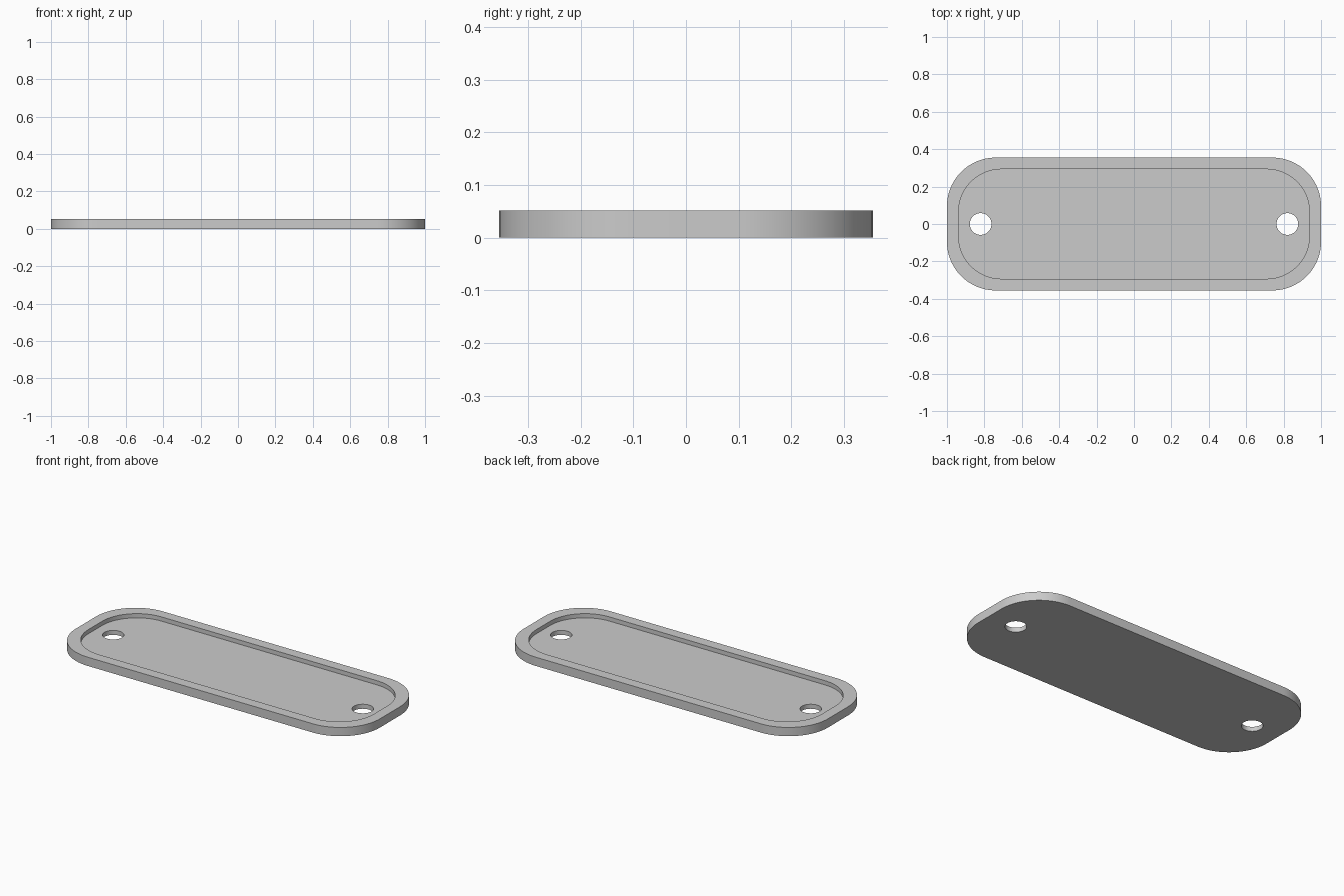
import bpy, bmesh
from math import cos, sin, pi

cube = bpy.data.objects.get("Cube")
if cube:
    bpy.data.objects.remove(cube, do_unlink=True)

HEIGHT, FLOOR = 0.052, 0.027
HALF_X, HALF_Y, CORNER = 1.0, 0.355, 0.26
RIM = 0.062
HOLE_X, HOLE_R = 0.82, 0.058
STEPS = 24

grey = bpy.data.materials.new("plain_grey")
grey.use_nodes = True
colour = (0.6, 0.6, 0.6, 1)
grey.diffuse_color = colour
grey.node_tree.nodes["Principled BSDF"].inputs["Base Color"].default_value = colour


def rounded_loop(bm, inset, z):
    """Rounded rectangle of vertices, counter-clockwise, one arc per corner."""
    r = CORNER - inset * 0.5
    cx, cy = HALF_X - inset - r, HALF_Y - inset - r
    loop = []
    for k, (sx, sy) in enumerate([(1, 1), (-1, 1), (-1, -1), (1, -1)]):
        for i in range(STEPS + 1):
            a = (k + i / STEPS) * pi / 2
            loop.append(bm.verts.new((sx * cx + r * cos(a), sy * cy + r * sin(a), z)))
    return loop


def bridge(bm, low, high):
    n = len(low)
    for i in range(n):
        j = (i + 1) % n
        bm.faces.new((low[i], low[j], high[j], high[i]))


# Tray: underside, outer wall, rim, inner wall, recessed floor
bm = bmesh.new()
loops = [rounded_loop(bm, 0, 0), rounded_loop(bm, 0, HEIGHT),
         rounded_loop(bm, RIM, HEIGHT), rounded_loop(bm, RIM, FLOOR)]
bm.faces.new(loops[0][::-1])
for low, high in zip(loops, loops[1:]):
    bridge(bm, low, high)
bm.faces.new(loops[-1])
mesh = bpy.data.meshes.new("tray_plate")
bm.to_mesh(mesh)
bm.free()
mesh.materials.append(grey)
tray = bpy.data.objects.new("tray_plate", mesh)
bpy.context.collection.objects.link(tray)

# Mounting holes through the floor, one at each end
cutters = []
for side, name in ((1, "left"), (-1, "right")):
    bpy.ops.mesh.primitive_cylinder_add(vertices=48, radius=HOLE_R, depth=0.3,
                                        location=(side * HOLE_X, 0, 0))
    cutter = bpy.context.object
    cutter.name = name + "_hole_cutter"
    cutter.data.materials.append(grey)
    cutters.append(cutter)

bpy.ops.object.select_all(action='DESELECT')
tray.select_set(True)
bpy.context.view_layer.objects.active = tray
for cutter in cutters:
    mod = tray.modifiers.new("mounting_hole", 'BOOLEAN')
    mod.operation = 'DIFFERENCE'
    mod.solver = 'EXACT'
    mod.object = cutter
    bpy.ops.object.modifier_apply(modifier=mod.name)
for cutter in cutters:
    bpy.data.objects.remove(cutter, do_unlink=True)

bpy.ops.object.shade_smooth_by_angle(angle=pi / 6)
